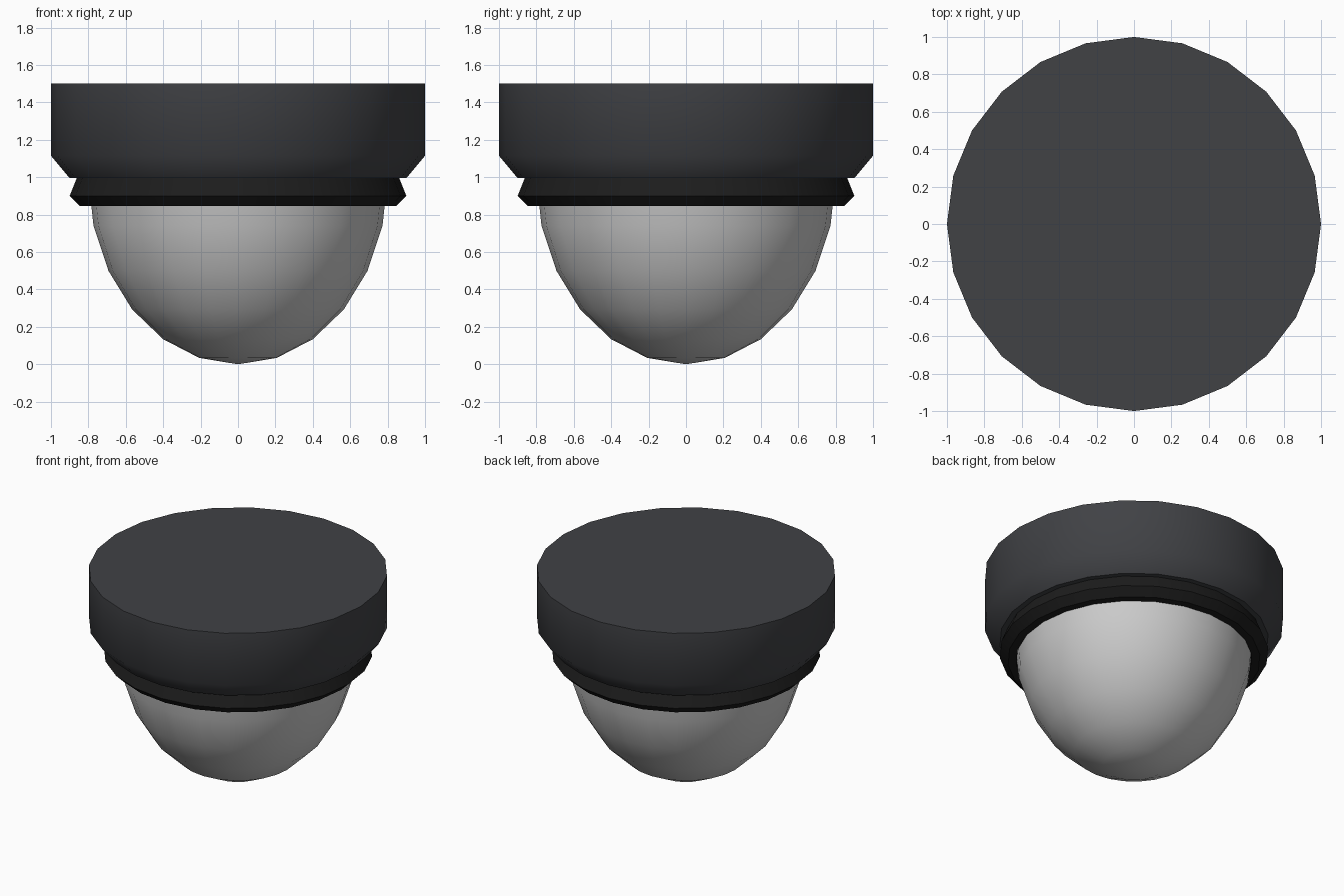
import bpy, bmesh, math

if "Cube" in bpy.data.objects:
    bpy.data.objects.remove(bpy.data.objects["Cube"])

SIDES = 24


def material(name, color):
    mat = bpy.data.materials.new(name)
    mat.diffuse_color = color
    mat.use_nodes = True
    mat.node_tree.nodes["Principled BSDF"].inputs["Base Color"].default_value = mat.diffuse_color
    return mat


def lathe(name, profile, mat=None, closed=False, angle=30):
    """Spin an (r, z) profile around z."""
    bm = bmesh.new()
    verts = [bm.verts.new((r, 0, z)) for r, z in profile]
    edges = [bm.edges.new(p) for p in zip(verts, verts[1:])]
    if closed:
        edges.append(bm.edges.new((verts[-1], verts[0])))
    bmesh.ops.spin(bm, geom=verts + edges, cent=(0, 0, 0), axis=(0, 0, 1),
                   angle=math.tau, steps=SIDES, use_merge=True)
    bmesh.ops.remove_doubles(bm, verts=bm.verts, dist=1e-4)
    bmesh.ops.recalc_face_normals(bm, faces=bm.faces)
    me = bpy.data.meshes.new(name)
    bm.to_mesh(me)
    bm.free()
    ob = bpy.data.objects.new(name, me)
    bpy.context.collection.objects.link(ob)
    if mat:
        me.materials.append(mat)
    bpy.ops.object.select_all(action='DESELECT')
    ob.select_set(True)
    bpy.context.view_layer.objects.active = ob
    bpy.ops.object.shade_smooth_by_angle(angle=math.radians(angle))
    return ob


charcoal = material("charcoal", (0.052, 0.054, 0.06, 1))
black = material("black", (0.012, 0.012, 0.012, 1))

# Mounting base with chamfered lower rim
lathe("base_housing", [(0, 1.5), (1, 1.5), (1, 1.115), (0.9, 0.995), (0, 0.995)],
      charcoal, angle=50)

# Trim ring that holds the dome
lathe("trim_ring", [(0.86, 1.0), (0.9, 0.9), (0.845, 0.845), (0.79, 0.845),
                    (0.79, 1.0)], black, closed=True)

# Stretched half-sphere dome
lathe("dome", [(0.8 * math.sin(math.radians(a)), 1 - math.cos(math.radians(a)))
               for a in range(0, 91, 15)])
